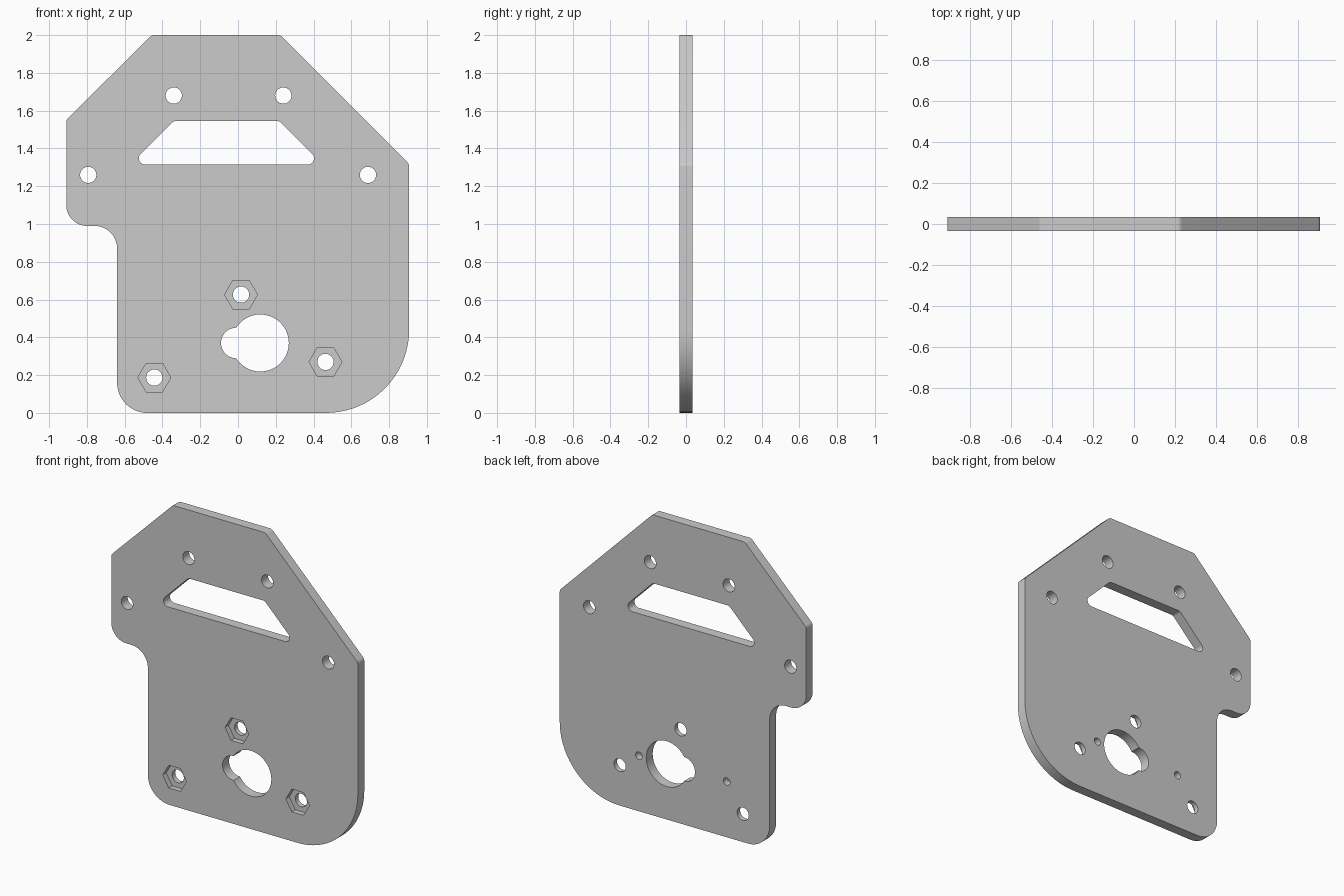
import bpy, bmesh
from math import cos, sin, pi, tan
from mathutils import Vector

if "Cube" in bpy.data.objects:
    bpy.data.objects.remove(bpy.data.objects["Cube"])

T = 0.034  # half thickness of the plate


def fillet(corners, seg=4):
    """Round each (x, z, radius) corner of a closed polygon."""
    pts = []
    n = len(corners)
    for i, (x, z, r) in enumerate(corners):
        p = Vector((x, z))
        a = (Vector(corners[i - 1][:2]) - p).normalized()
        b = (Vector(corners[(i + 1) % n][:2]) - p).normalized()
        ang = a.angle(b)
        c = p + (a + b).normalized() * (r / sin(ang / 2))
        start = p + a * (r / tan(ang / 2)) - c
        end = p + b * (r / tan(ang / 2)) - c
        sweep = start.angle_signed(end)  # clockwise positive
        k = max(seg, int(abs(sweep) / (pi / 2) * 20))
        for j in range(k + 1):
            t = -sweep * j / k
            pts.append((c.x + start.x * cos(t) - start.y * sin(t),
                        c.y + start.x * sin(t) + start.y * cos(t)))
    return pts


def circle(x, z, r, n=40):
    return [(x + r * cos(2 * pi * i / n), z + r * sin(2 * pi * i / n)) for i in range(n)]


def prism(name, pts, y0, y1):
    """Extrude an x-z profile from y0 to y1."""
    bm = bmesh.new()
    face = bm.faces.new([bm.verts.new((x, y0, z)) for x, z in pts])
    ext = bmesh.ops.extrude_face_region(bm, geom=[face])
    verts = [v for v in ext["geom"] if isinstance(v, bmesh.types.BMVert)]
    bmesh.ops.translate(bm, verts=verts, vec=(0, y1 - y0, 0))
    bmesh.ops.recalc_face_normals(bm, faces=bm.faces)
    me = bpy.data.meshes.new(name)
    bm.to_mesh(me)
    bm.free()
    ob = bpy.data.objects.new(name, me)
    bpy.context.collection.objects.link(ob)
    return ob


# Plate outline with rounded corners
plate = prism("mounting_plate", fillet([
    (-0.64, 0, 0.16), (0.906, 0, 0.44), (0.906, 1.317, 0.033), (0.224, 2, 0.033),
    (-0.456, 2, 0.033), (-0.909, 1.552, 0.033), (-0.909, 0.99, 0.11), (-0.64, 0.99, 0.12),
]), -T, T)
bpy.context.view_layer.objects.active = plate
plate.select_set(True)


def cut(pts, y0=-0.1, y1=0.1):
    cutter = prism("cutter", pts, y0, y1)
    cutter.hide_render = True
    mod = plate.modifiers.new("cut", 'BOOLEAN')
    mod.operation = 'DIFFERENCE'
    mod.solver = 'EXACT'
    mod.object = cutter
    bpy.ops.object.modifier_apply(modifier=mod.name)
    bpy.data.objects.remove(cutter, do_unlink=True)


# Trapezoid window
cut(fillet([(-0.572, 1.315, 0.033), (0.449, 1.315, 0.033),
            (0.22, 1.545, 0.033), (-0.341, 1.545, 0.033)]))

# Upper bolt holes
for x, z in [(-0.34, 1.68), (0.24, 1.68), (-0.793, 1.26), (0.688, 1.26)]:
    cut(circle(x, z, 0.043))

# Lower bolt holes with hexagonal nut pockets in the front
for x, z in [(0.016, 0.626), (-0.443, 0.187), (0.463, 0.27)]:
    cut(circle(x, z, 0.087, 6), -0.1, 0.002)
    cut(circle(x, z, 0.043))

# Keyhole-shaped shaft opening
cut(circle(0.118, 0.37, 0.151, 64))
cut(circle(-0.009, 0.37, 0.081))

# Small blind holes in the back
for x in (-0.323, 0.323):
    cut(circle(x, 0.37, 0.025, 24), -0.012, 0.1)

bpy.ops.object.shade_smooth_by_angle(angle=pi / 6)
